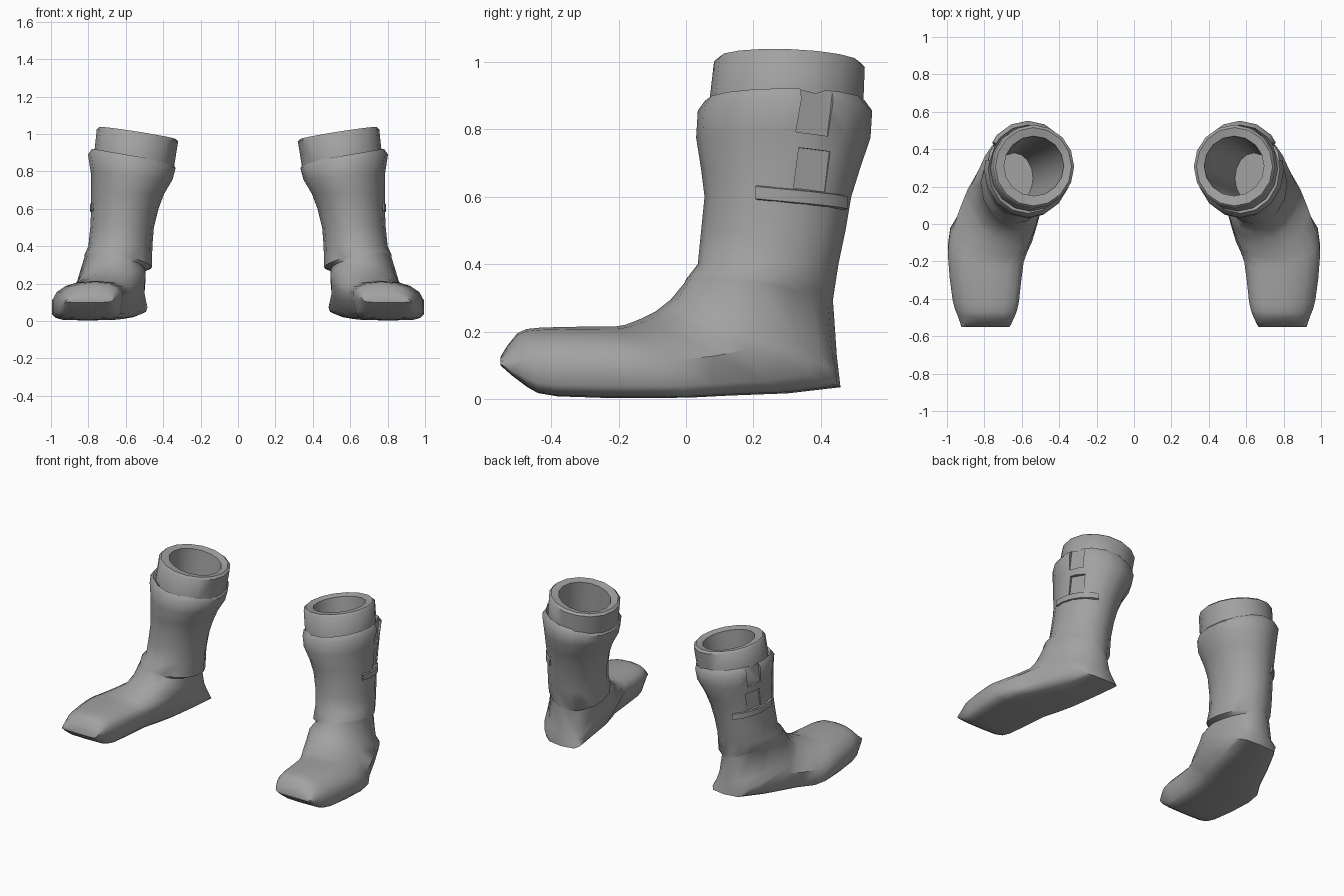
import bpy, bmesh, math
from mathutils import Matrix, Vector

if "Cube" in bpy.data.objects:
    bpy.data.objects.remove(bpy.data.objects["Cube"])

SIDES = 16
grey = bpy.data.materials.new("boot_grey")
grey.diffuse_color = (0.36, 0.36, 0.36, 1)
grey.use_nodes = True
grey.node_tree.nodes["Principled BSDF"].inputs["Base Color"].default_value = grey.diffuse_color


def ring(section, tilt=0.0, front=0.0, back=0.0, power=1.0, top_power=1.0, taper=0.0):
    """Closed loop from a front/top point to a back/bottom point, x0 to x1 wide."""
    fy, fz, by, bz, x0, x1 = section
    pts = []
    for i in range(SIDES):
        a = 2 * math.pi * i / SIDES
        t, s = math.cos(a), math.sin(a)
        p = power if t < 0 else top_power  # squarer heel and sole half
        t = math.copysign(abs(t) ** p, t) if abs(t) > 1e-6 else 0
        s = math.copysign(abs(s) ** p, s) if abs(s) > 1e-6 else 0
        width = (x1 - x0) / 2 * (1 + taper * min(t, 0))
        pts.append(((x0 + x1) / 2 + s * width + abs(t) * (front if t > 0 else back),
                    (fy + by) / 2 + t * (fy - by) / 2,
                    (fz + bz) / 2 + t * (fz - bz) / 2 + s * tilt))
    return pts


def grow(section, d, dz):
    """Widen a section by d all round and lift it by dz."""
    fy, fz, by, bz, x0, x1 = section
    return (fy - d, fz + dz, by + d, bz + dz, x0 - d, x1 + d)


def smooth_path(keys):
    """Add one in-between section for each pair of key sections."""
    k = [Vector(s) for s in keys]
    out = []
    for i in range(len(k) - 1):
        mid = (k[i] + k[i + 1]) / 2
        if i > 0:
            mid = mid * 1.125 - (k[i - 1] + k[min(i + 2, len(k) - 1)]) * .0625
        out += [k[i], mid]
    return out + [k[-1]]


def loft(name, rings):
    bm = bmesh.new()
    loops = [[bm.verts.new(p) for p in r] for r in rings]
    n = len(loops[0])
    for a, b in zip(loops, loops[1:]):
        for i in range(n):
            j = (i + 1) % n
            bm.faces.new((a[i], a[j], b[j], b[i]))
    bm.faces.new(loops[0])
    bm.faces.new(loops[-1])
    bmesh.ops.recalc_face_normals(bm, faces=bm.faces)
    mesh = bpy.data.meshes.new(name)
    bm.to_mesh(mesh)
    bm.free()
    mesh.materials.append(grey)
    ob = bpy.data.objects.new(name, mesh)
    bpy.context.collection.objects.link(ob)
    return ob


def activate(ob):
    bpy.ops.object.select_all(action='DESELECT')
    ob.select_set(True)
    bpy.context.view_layer.objects.active = ob


def finish(ob, angle):
    activate(ob)
    bpy.ops.object.shade_smooth_by_angle(angle=math.radians(angle))
    ob.modifiers.new("pair", 'MIRROR')


# Hollow inside, from the insole up to the rim
insole = Vector((.11, .10, .38, .10, .54, .74))
mouth = Vector((.15, 1.005, .47, .99, .375, .695))
rings = [ring(insole.lerp(mouth, k / 3), .01 * k) for k in range(4)]

# Thick rim and cuff
cuff = (.083, 1.0, .53, .985, .32, .755)
rings += [ring(grow(cuff, -.014, .013), .032), ring(cuff, .033),
          ring((.068, .87, .525, .86, .342, .768), .04)]

# Shaft: front y, back y, height, inner x, outer x
shaft = [(.035, .552, .855, .333, .802), (.03, .547, .775, .35, .787),
         (.045, .515, .68, .395, .785), (.055, .49, .60, .425, .785),
         (.045, .473, .50, .45, .79), (.035, .452, .40, .458, .80)]
for i, (fy, by, z, x0, x1) in enumerate(shaft):
    s = (fy, z, by, z, x0, x1)
    tilt = max(0, (z - .69) * .22)
    if i == 0:
        rings.append(ring(grow(s, -.022, .03), tilt))
    rings.append(ring(s, tilt))

# Shaft hem, stepping in to the foot on the inner side
hem = (.0, .355, .435, .29, .46, .82)
rings += [ring(hem, .035, 0, -.015),
          ring((-.004, .345, .437, .275, .495, .82), .035, -.01, -.03, 1, 1, .1)]

# Foot: sections fan round from the heel to the toe
foot = smooth_path([(-.045, .295, .447, .13, .495, .86),
                    (-.09, .26, .458, .035, .50, .89),
                    (-.18, .22, .12, .01, .545, .97),
                    (-.25, .215, -.08, .003, .59, .995),
                    (-.43, .212, -.38, .008, .617, .97),
                    (-.50, .195, -.47, .035, .64, .945),
                    (-.55, .125, -.55, .10, .67, .92)])
for i, s in enumerate(foot):
    k = i / (len(foot) - 1)
    back = -.055 if k < .1 else min(.01, .36 * k - .15)
    rings.append(ring(s, 0, -.03, back, .7 if i == 0 else .42, .85,
                      min(.3, max(0, .35 - 1.4 * (k - .167)))))
boot = loft("boots", rings)

# Notch in the shaft lip and square recess below it
for name, x, y, z, w, h in (("notch_cutter", .757, .38, .86, .10, .15),
                            ("recess_cutter", .750, .37, .68, .10, .12)):
    bpy.ops.mesh.primitive_cube_add(size=1)
    cutter = bpy.context.object
    cutter.name = name
    cutter.data.transform(Matrix.Translation((x, y, z))
                          @ Matrix.Rotation(math.radians(18), 4, 'Z')
                          @ Matrix.Rotation(math.radians(-7), 4, 'X')
                          @ Matrix.Diagonal((.2, w, h, 1))
                          @ Matrix.Translation((.5, 0, 0)))
    mod = boot.modifiers.new(name, 'BOOLEAN')
    mod.object = cutter
    mod.solver = 'EXACT'
    activate(boot)
    bpy.ops.object.modifier_apply(modifier=name)
    bpy.data.objects.remove(cutter)
finish(boot, 48)

# Side strap wrapped round the outer shaft
strap = []
for i in range(9):
    k = i / 8
    a = math.radians(-17 + 84 * k)
    z = .612 - .03 * k
    strap.append([(.605 + .18 * math.cos(a) * g, .272 + .218 * math.sin(a) * g, z + dz)
                  for g, dz in ((.95, -.023), (1.04, -.018), (1.04, .018), (.95, .023))])
finish(loft("side_straps", strap), 30)
